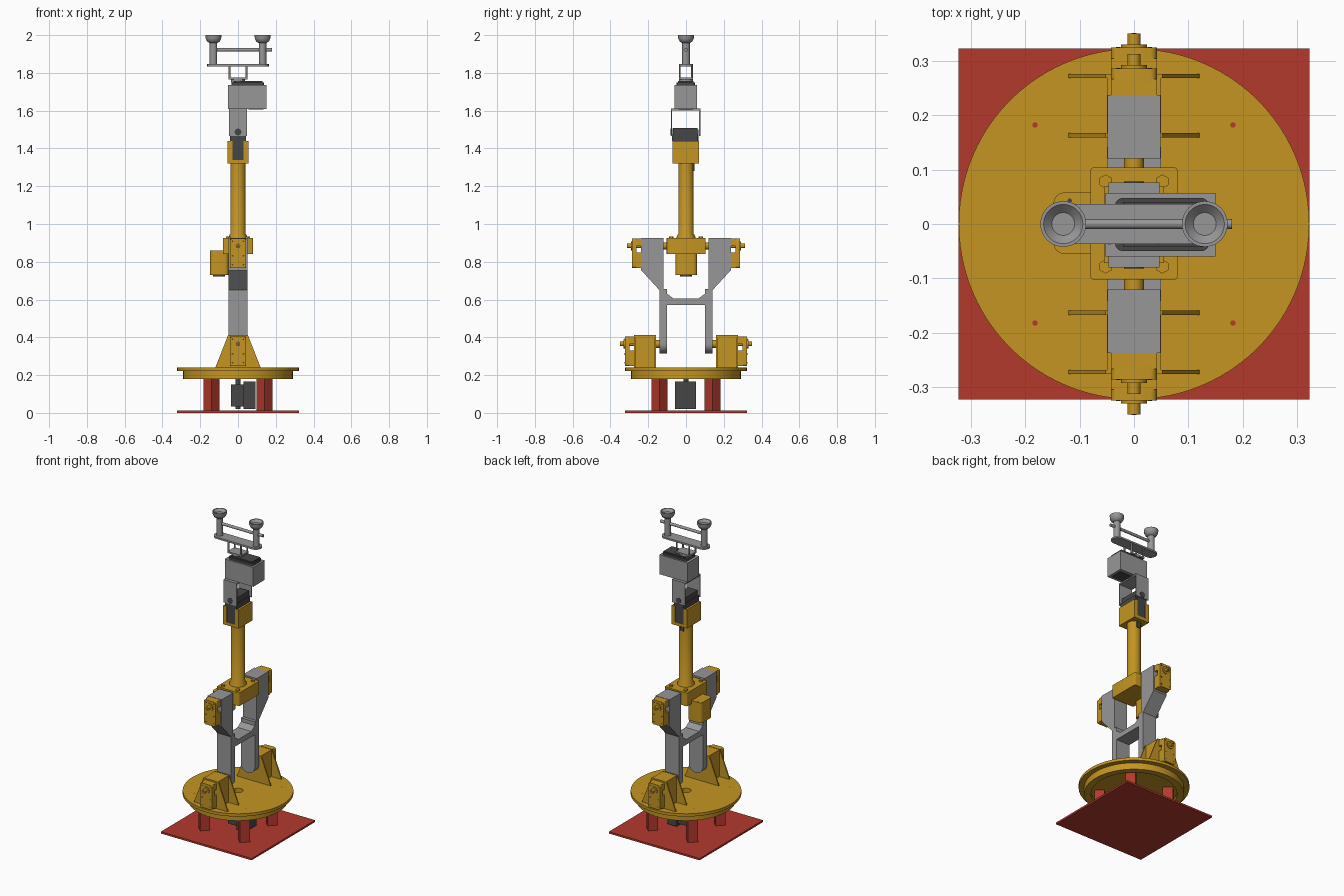
import bpy, bmesh, math
from mathutils import Matrix, Vector

if "Cube" in bpy.data.objects:
    bpy.data.objects.remove(bpy.data.objects["Cube"], do_unlink=True)


def material(name, rgb):
    m = bpy.data.materials.new(name)
    m.use_nodes = True
    m.diffuse_color = (*rgb, 1)
    m.node_tree.nodes["Principled BSDF"].inputs["Base Color"].default_value = (*rgb, 1)
    return m


YELLOW = material("ochre yellow", (0.55, 0.30, 0.016))
RED = material("brick red", (0.45, 0.042, 0.027))
GREY = material("mid grey", (0.31, 0.31, 0.31))
DARK = material("charcoal", (0.06, 0.062, 0.06))


def finish(name, bm, mat, smooth=False):
    bmesh.ops.recalc_face_normals(bm, faces=bm.faces)
    mesh = bpy.data.meshes.new(name)
    bm.to_mesh(mesh)
    bm.free()
    mesh.materials.append(mat)
    ob = bpy.data.objects.new(name, mesh)
    bpy.context.collection.objects.link(ob)
    if smooth:
        bpy.ops.object.select_all(action="DESELECT")
        ob.select_set(True)
        bpy.context.view_layer.objects.active = ob
        bpy.ops.object.shade_smooth_by_angle()
    return ob


def box(name, mat, x, y, z, round_axis=None, r=0.012, turn=0):
    """Box from ranges; edges along round_axis may be rounded."""
    bm = bmesh.new()
    bmesh.ops.create_cube(bm, size=1)
    size = Vector((x[1] - x[0], y[1] - y[0], z[1] - z[0]))
    mid = Vector((sum(x), sum(y), sum(z))) / 2
    bm.transform(Matrix.Translation(mid) @ Matrix.Rotation(turn, 4, "Z") @ Matrix.Diagonal(size).to_4x4())
    if round_axis is not None:
        edges = [e for e in bm.edges
                 if abs((e.verts[0].co - e.verts[1].co).normalized()[round_axis]) > 0.9]
        bmesh.ops.bevel(bm, geom=edges, offset=r, segments=4, profile=0.5, affect="EDGES")
    return finish(name, bm, mat, round_axis is not None)


def rod(name, mat, r, start, end, sides=32):
    a, b = Vector(start), Vector(end)
    bm = bmesh.new()
    bmesh.ops.create_cone(bm, cap_ends=True, segments=sides, radius1=r, radius2=r, depth=(b - a).length)
    bm.transform(Matrix.Translation((a + b) / 2) @ (b - a).to_track_quat("Z", "Y").to_matrix().to_4x4())
    return finish(name, bm, mat, sides > 8)


def lathe(name, mat, profile, x=0, steps=64):
    """Closed (radius, height) profile turned about a vertical axis."""
    bm = bmesh.new()
    vs = [bm.verts.new((r, 0, z)) for r, z in profile]
    es = [bm.edges.new((vs[i - 1], vs[i])) for i in range(len(vs))]
    bmesh.ops.spin(bm, geom=vs + es, cent=(0, 0, 0), axis=(0, 0, 1), angle=math.tau, steps=steps)
    bmesh.ops.remove_doubles(bm, verts=bm.verts, dist=1e-5)
    bm.transform(Matrix.Translation((x, 0, 0)))
    return finish(name, bm, mat, True)


def prism(name, mat, pts, axis, a, b):
    """Outline in the plane across axis (x or y), extruded from a to b."""
    bm = bmesh.new()
    put = (lambda u, v: (a, u, v)) if axis == "x" else (lambda u, v: (u, a, v))
    face = bm.faces.new([bm.verts.new(put(u, v)) for u, v in pts])
    ext = bmesh.ops.extrude_face_region(bm, geom=[face])["geom"]
    move = Vector((b - a, 0, 0)) if axis == "x" else Vector((0, b - a, 0))
    bmesh.ops.translate(bm, vec=move, verts=[v for v in ext if isinstance(v, bmesh.types.BMVert)])
    return finish(name, bm, mat)


def drill(ob, holes, z0, z1):
    for x, y, r in holes:
        cutter = rod("cutter", DARK, r, (x, y, z0), (x, y, z1), 24)
        cutter.hide_render = True
        mod = ob.modifiers.new("hole", "BOOLEAN")
        mod.operation, mod.object, mod.solver = "DIFFERENCE", cutter, "EXACT"
        bpy.context.view_layer.objects.active = ob
        bpy.ops.object.modifier_apply(modifier=mod.name)
        bpy.data.objects.remove(cutter, do_unlink=True)


def span(s, a, b):
    return tuple(sorted((s * a, s * b)))


# Base plate with corner and edge holes, four posts
plate = box("base_plate", RED, (-0.322, 0.322), (-0.322, 0.322), (0, 0.012))
h = 0.283
drill(plate, [(i * h, j * h, 0.0125) for i in (-1, 0, 1) for j in (-1, 0, 1) if i or j], -0.05, 0.05)
for i in (-1, 1):
    for j in (-1, 1):
        cx, cy = i * 0.141, j * 0.141
        box("base_post", RED, (cx - 0.03, cx + 0.03), (cy - 0.03, cy + 0.03), (0.012, 0.2), turn=math.pi / 4)
        rod("disc_screw", RED, 0.005, (i * 0.182, j * 0.182, 0.19), (i * 0.182, j * 0.182, 0.2405), 12)

# Base motor
box("base_motor", DARK, (0.03, 0.093), (-0.058, 0.053), (0.02, 0.167))
box("base_motor_gearbox", DARK, (-0.038, 0.03), (-0.045, 0.04), (0.035, 0.15))
rod("base_motor_shaft", DARK, 0.014, (0, 0, 0.02), (0, 0, 0.21))

# Turntable with a recessed underside
lathe("turntable", YELLOW, [(0.03, 0.24), (0.322, 0.24), (0.322, 0.222), (0.29, 0.222),
                            (0.29, 0.18), (0.25, 0.18), (0.25, 0.2), (0.03, 0.2)], steps=96)


def servo(label, s, y, z):
    """Servo facing outwards along s, inner side at y and lower edge at z."""
    w = (-0.042, 0.042)
    box(label + "_servo_cover", YELLOW, w, span(s, y + 0.026, y + 0.05), (z, z + 0.157), 1)
    box(label + "_servo_lower", YELLOW, w, span(s, y, y + 0.03), (z, z + 0.083))
    box(label + "_servo_upper", YELLOW, w, span(s, y, y + 0.03), (z + 0.117, z + 0.157))
    face, axle = s * (y + 0.05), z + 0.118
    rod(label + "_axle_collar", YELLOW, 0.024, (0, face, axle), (0, face + s * 0.006, axle))
    rod(label + "_axle", YELLOW, 0.012, (0, s * (y - 0.13), axle), (0, face + s * 0.026, axle))
    rod(label + "_axle_tip", DARK, 0.005, (0, face, axle), (0, face + s * 0.0265, axle), 12)
    for i in (-1, 1):
        for dz in (0.018, 0.065, 0.143):
            rod(label + "_servo_screw", DARK, 0.0045, (i * 0.029, face - s * 0.003, z + dz),
                (i * 0.029, face + s * 0.001, z + dz), 10)


# Shoulder brackets and elbow servos, front and back
for s in (-1, 1):
    for y in (0.163, 0.272):
        prism("shoulder_gusset", YELLOW, [(-0.12, 0.24), (0.12, 0.24), (0.052, 0.413), (-0.052, 0.413)],
              "y", s * (y - 0.004), s * (y + 0.004))
    box("shoulder_block", YELLOW, (-0.05, 0.05), span(s, 0.163, 0.272), (0.24, 0.412))
    servo("shoulder", s, 0.274, 0.247)
    rod("shoulder_collar", YELLOW, 0.022, (0, s * 0.14, 0.365), (0, s * 0.165, 0.365))
    servo("elbow", s, 0.236, 0.766)

    # Upper arm leg with rounded foot, and slanted fork above it
    foot = [(0.05 * math.cos(t), 0.365 + 0.05 * math.sin(t))
            for t in [math.pi + math.pi * k / 16 for k in range(17)]]
    prism("upper_arm_leg", GREY, foot + [(0.05, 0.655), (-0.05, 0.655)], "y", s * 0.1, s * 0.141)
    prism("upper_arm_fork", GREY, [(s * u, v) for u, v in
          [(0.065, 0.605), (0.12, 0.645), (0.12, 0.925), (0.237, 0.925),
           (0.237, 0.755), (0.141, 0.65), (0.1, 0.605)]], "x", -0.049, 0.049)
box("upper_arm_web", GREY, (-0.049, 0.049), (-0.11, 0.11), (0.572, 0.606))

# Elbow block, its bolts and the forearm motor
box("elbow_block", YELLOW, (-0.08, 0.08), (-0.102, 0.104), (0.84, 0.925), 2, 0.006)
for i in (-1, 1):
    rod("elbow_pivot", YELLOW, 0.018, (0, i * 0.1, 0.884), (0, i * 0.121, 0.884))
    for j in (-1, 1):
        rod("elbow_nut", YELLOW, 0.013, (i * 0.052, j * 0.078, 0.92), (i * 0.052, j * 0.078, 0.934), 6)
box("forearm_motor", YELLOW, (-0.148, -0.05), (-0.055, 0.058), (0.73, 0.86), 2, 0.02)
rod("forearm_motor_cap", DARK, 0.032, (-0.1, 0, 0.722), (-0.1, 0, 0.735))
rod("forearm_motor_hole", DARK, 0.004, (-0.118, 0.043, 0.85), (-0.118, 0.043, 0.861), 12)

# Forearm tube
lathe("forearm_tube", YELLOW, [(0, 0.92), (0.05, 0.92), (0.05, 0.932), (0.04, 0.95), (0.04, 1.33), (0, 1.33)])

# Wrist cradle holding a pitch servo
box("wrist_floor", YELLOW, (-0.055, 0.055), (-0.072, 0.069), (1.32, 1.34))
for s in (-1, 1):
    box("wrist_wall", YELLOW, span(s, 0.03, 0.055), (-0.072, 0.069), (1.335, 1.44))
box("pitch_servo", DARK, (-0.03, 0.03), (-0.07, 0.066), (1.33, 1.5))
box("pitch_servo_flange", DARK, (-0.042, 0.042), (-0.074, 0.064), (1.44, 1.475))
box("pitch_servo_cover", DARK, (-0.035, 0.035), (-0.068, 0.06), (1.475, 1.508))
box("pitch_servo_cable", DARK, (-0.012, 0.012), (0.036, 0.044), (1.28, 1.325))

# Bridge bracket above the pitch servo
box("wrist_bridge_top", GREY, (-0.047, 0.047), (-0.08, 0.076), (1.602, 1.612))
for y in (-0.08, 0.07):
    box("wrist_bridge_side", GREY, (-0.047, 0.047), (y, y + 0.006), (1.465, 1.605))
    rod("wrist_bridge_pin", DARK, 0.018, (0, y - 0.002, 1.487), (0, y + 0.008, 1.487))

# Roll servo in its grey housing
box("roll_housing", GREY, (-0.052, 0.15), (-0.06, 0.057), (1.61, 1.735))
box("roll_servo_underside", DARK, (0.055, 0.135), (-0.04, 0.037), (1.606, 1.612))
box("roll_servo_top", DARK, (-0.035, 0.138), (-0.05, 0.048), (1.73, 1.75), 2, 0.015)
box("roll_servo_lid", DARK, (-0.02, 0.13), (-0.042, 0.04), (1.75, 1.757))
rod("roll_horn", GREY, 0.036, (0, 0, 1.75), (0, 0, 1.768))

# Stand-off frame under the tool bar
box("standoff_plate", GREY, (-0.05, 0.05), (-0.037, 0.035), (1.765, 1.775))
for x in (-0.045, 0.045):
    for y in (-0.033, 0.031):
        rod("standoff_rod", GREY, 0.005, (x, y, 1.77), (x, y, 1.84), 12)

# Tool bar, cross rod and two suction cups
box("tool_bar", GREY, (-0.163, 0.163), (-0.037, 0.037), (1.835, 1.846), 2, 0.036)
rod("cross_rod", GREY, 0.009, (-0.13, 0, 1.922), (0.18, 0, 1.922), 20)
for x in (-0.13, 0.13):
    rod("cup_post", GREY, 0.02, (x, 0, 1.84), (x, 0, 1.965))
    lathe("suction_cup", GREY, [(0, 1.955), (0.02, 1.957), (0.034, 1.967), (0.041, 1.982), (0.042, 2.0),
                                (0.036, 2.0), (0.021, 1.985), (0, 1.985)], x=x, steps=40)
